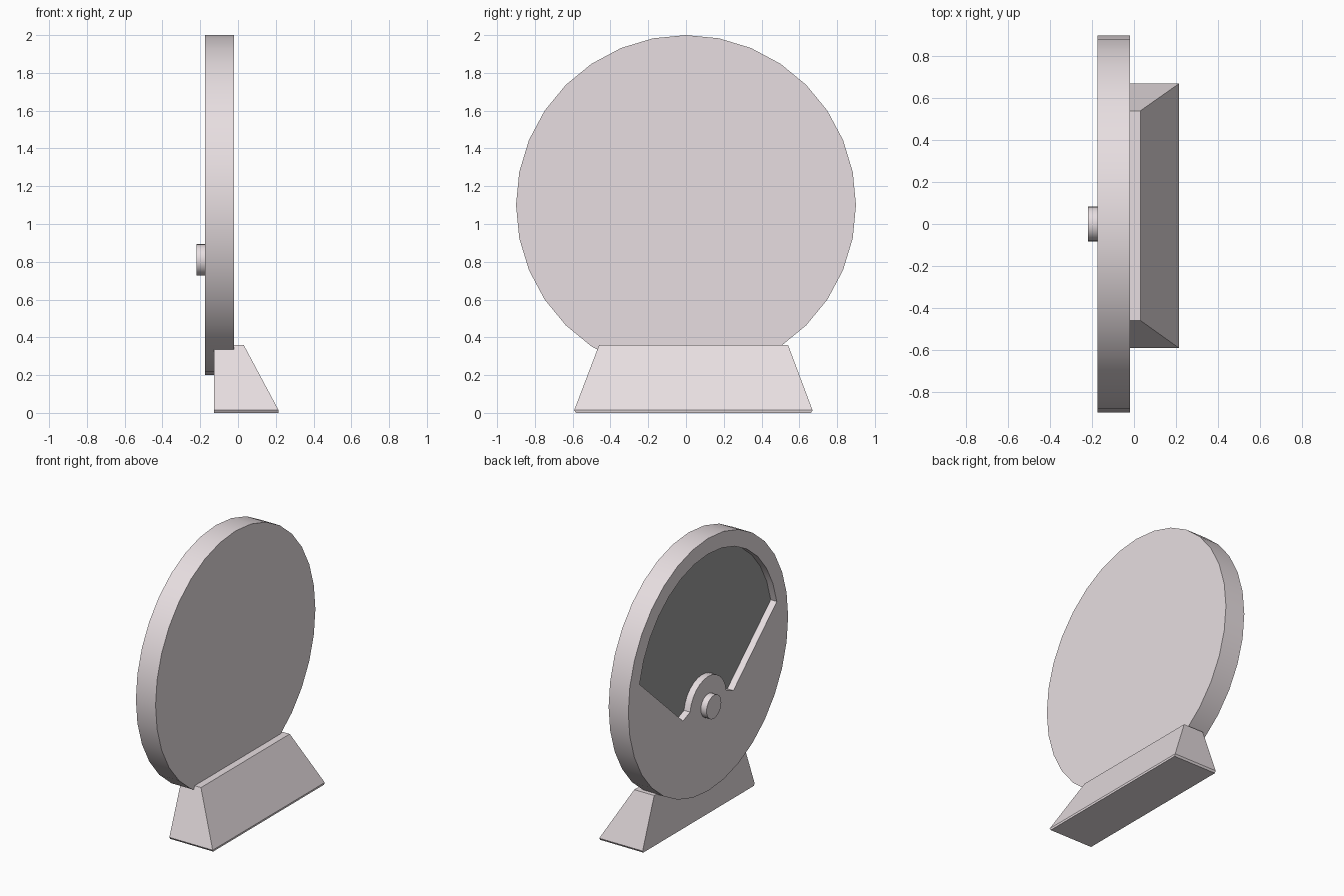
import bpy, bmesh
from math import sin, cos, pi, radians

if "Cube" in bpy.data.objects:
    bpy.data.objects.remove(bpy.data.objects["Cube"])


def material(name, rgb):
    m = bpy.data.materials.new(name)
    m.diffuse_color = (*rgb, 1)
    m.use_nodes = True
    m.node_tree.nodes["Principled BSDF"].inputs["Base Color"].default_value = m.diffuse_color
    return m


PALE = material("pale_shell", (0.8, 0.73, 0.75))
DARK = material("dark_dial", (0.34, 0.34, 0.34))


def arc(r, zc, a0, a1, n):
    """Points (y, z) on an arc, n steps from a0 to a1 degrees."""
    return [(r * cos(radians(a0 + (a1 - a0) * i / n)),
             zc + r * sin(radians(a0 + (a1 - a0) * i / n))) for i in range(n + 1)]


def ring(bm, pts, x):
    return [bm.verts.new((x, y, z)) for y, z in pts]


def bridge(bm, a, b):
    for i in range(len(a)):
        j = (i + 1) % len(a)
        bm.faces.new((a[i], a[j], b[j], b[i]))


def finish(bm, name, smooth=True):
    bmesh.ops.recalc_face_normals(bm, faces=bm.faces[:])
    mesh = bpy.data.meshes.new(name)
    bm.to_mesh(mesh)
    bm.free()
    mesh.materials.append(PALE)
    mesh.materials.append(DARK)
    ob = bpy.data.objects.new(name, mesh)
    bpy.context.collection.objects.link(ob)
    if smooth:
        bpy.ops.object.select_all(action='DESELECT')
        ob.select_set(True)
        bpy.context.view_layer.objects.active = ob
        bpy.ops.object.shade_smooth_by_angle(angle=radians(30))
    return ob


# Round body with a recessed dial window on its -x face
FRONT, BACK, FLOOR = -0.175, -0.02, -0.127
outline = arc(0.9, 1.1, 0, 360, 32)[:-1]
window = (arc(0.788, 1.1, 11.25, 168.75, 14) + [(-0.284, 0.806)]
          + arc(0.206, 0.81, 172, 8, 12) + [(0.284, 0.806)])
bm = bmesh.new()
rim_front, rim_back = ring(bm, outline, FRONT), ring(bm, outline, BACK)
win_front, win_floor = ring(bm, window, FRONT), ring(bm, window, FLOOR)
bridge(bm, rim_front, rim_back)
bridge(bm, win_front, win_floor)
bm.faces.new(rim_back)
bm.faces.new(win_floor).material_index = 1
border = [e for e in bm.edges if e.is_boundary
          and all(abs(v.co.x - FRONT) < 1e-5 for v in e.verts)]
bmesh.ops.triangle_fill(bm, edges=border, use_beauty=True, normal=(-1, 0, 0))
finish(bm, "round_body")

# Small knob below the dial window
bm = bmesh.new()
pts = arc(0.083, 0.81, 0, 360, 24)[:-1]
a, b = ring(bm, pts, -0.22), ring(bm, pts, FRONT + 0.005)
bridge(bm, a, b)
bm.faces.new(a)
bm.faces.new(b)
finish(bm, "knob")

# Wedge foot: levels of (z, x back, y min, y max), vertical on the -x side
bm = bmesh.new()
levels = [(0.0, 0.213, -0.583, 0.662), (0.014, 0.215, -0.592, 0.67),
          (0.36, 0.03, -0.46, 0.54)]
loops = [[bm.verts.new(p) for p in ((-0.127, y0, z), (x1, y0, z),
                                    (x1, y1, z), (-0.127, y1, z))]
         for z, x1, y0, y1 in levels]
bridge(bm, loops[0], loops[1])
bridge(bm, loops[1], loops[2])
bm.faces.new(loops[0])
bm.faces.new(loops[2])
finish(bm, "foot", smooth=False)
